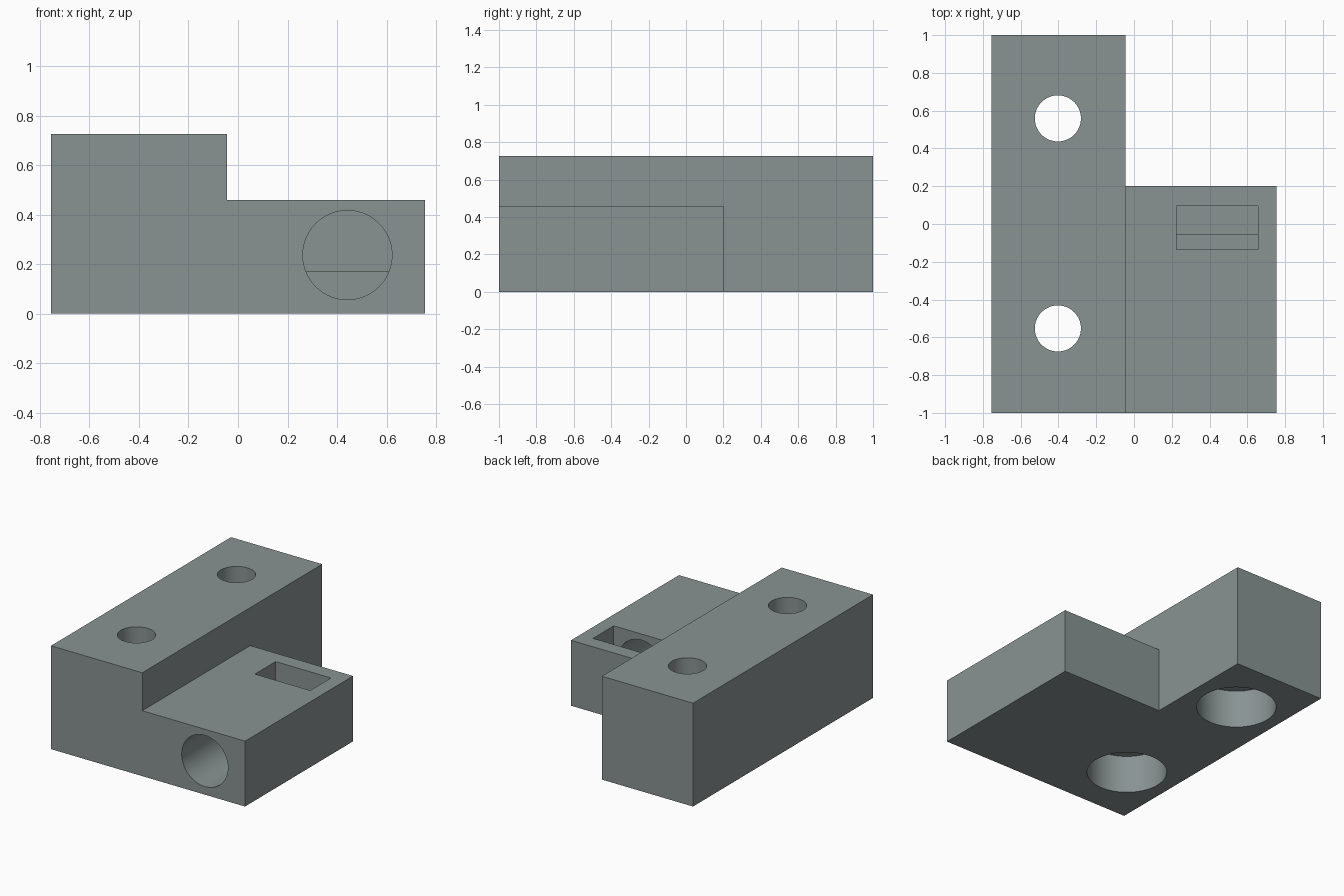
import bpy
import math

if "Cube" in bpy.data.objects:
    bpy.data.objects.remove(bpy.data.objects["Cube"])

grey = bpy.data.materials.new("slate grey")
grey.diffuse_color = (0.25, 0.29, 0.29, 1)
grey.use_nodes = True
grey.node_tree.nodes["Principled BSDF"].inputs["Base Color"].default_value = grey.diffuse_color


def box(name, x0, x1, y0, y1, z0, z1):
    bpy.ops.mesh.primitive_cube_add(size=1, location=((x0 + x1) / 2, (y0 + y1) / 2, (z0 + z1) / 2))
    ob = bpy.context.object
    ob.name = name
    ob.scale = (x1 - x0, y1 - y0, z1 - z0)
    bpy.ops.object.transform_apply(location=True, rotation=True, scale=True)
    ob.data.materials.append(grey)
    return ob


def rod(name, radius, depth, loc, rot=(0, 0, 0)):
    bpy.ops.mesh.primitive_cylinder_add(vertices=96, radius=radius, depth=depth, location=loc, rotation=rot)
    ob = bpy.context.object
    ob.name = name
    ob.data.materials.append(grey)
    return ob


def combine(target, tool, operation):
    mod = target.modifiers.new(tool.name, 'BOOLEAN')
    mod.operation = operation
    mod.solver = 'EXACT'
    mod.object = tool
    bpy.context.view_layer.objects.active = target
    bpy.ops.object.modifier_apply(modifier=mod.name)
    bpy.data.objects.remove(tool, do_unlink=True)


# Tall rail with a lower shelf fused to its side
body = box("mounting_block", -0.755, -0.045, -1, 1, 0, 0.727)
combine(body, box("shelf", -0.4, 0.755, -1, 0.2, 0, 0.46), 'UNION')

# Two vertical screw holes, counterbored from below
for y in (-0.553, 0.559):
    combine(body, rod("screw_hole", 0.122, 2, (-0.403, y, 0.4)), 'DIFFERENCE')
    combine(body, rod("counterbore", 0.26, 0.54, (-0.403, y, 0)), 'DIFFERENCE')

# Stepped pocket in the shelf: deep at the front, shallower behind
combine(body, box("deep_slot", 0.226, 0.657, -0.135, -0.055, 0.022, 0.6), 'DIFFERENCE')
combine(body, box("shallow_slot", 0.226, 0.657, -0.1, 0.095, 0.17, 0.6), 'DIFFERENCE')

# Round socket running from the front face into the pocket
combine(body, rod("socket", 0.18, 1.0, (0.442, -0.6, 0.237), (math.pi / 2, 0, 0)), 'DIFFERENCE')

# Smooth bores, crisp edges
bpy.ops.object.select_all(action='DESELECT')
body.select_set(True)
bpy.context.view_layer.objects.active = body
bpy.ops.object.shade_smooth_by_angle(angle=math.radians(30))
